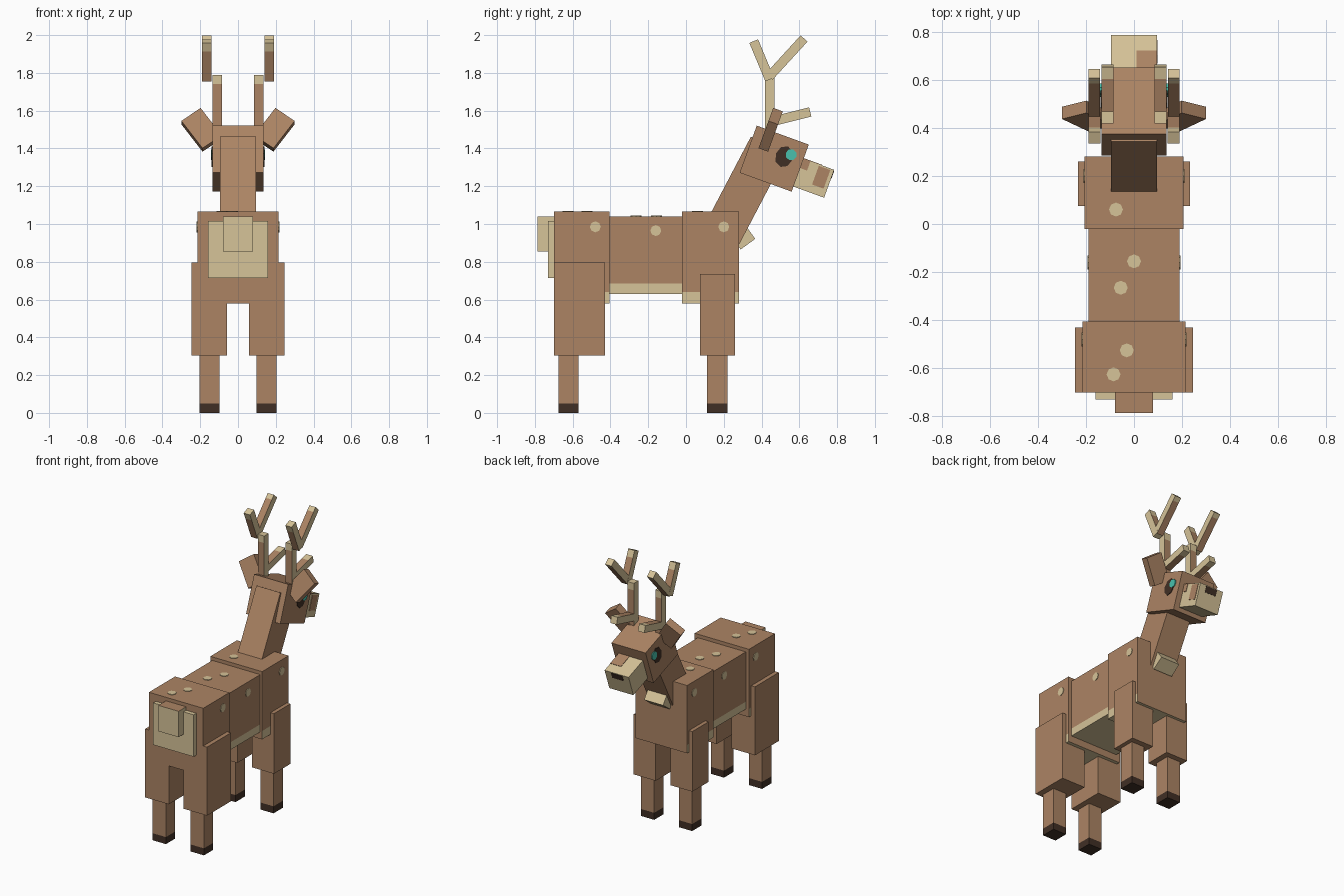
import bpy, bmesh, math
from mathutils import Matrix, Vector

if "Cube" in bpy.data.objects:
    bpy.data.objects.remove(bpy.data.objects["Cube"])


def material(name, rgb):
    lin = [((c / 255 + 0.055) / 1.055) ** 2.4 for c in rgb]
    m = bpy.data.materials.new(name)
    m.diffuse_color = (*lin, 1)
    m.use_nodes = True
    m.node_tree.nodes["Principled BSDF"].inputs["Base Color"].default_value = m.diffuse_color
    return m


BROWN = material("brown fur", (172, 132, 100))
CREAM = material("cream fur", (214, 195, 152))
DARK = material("dark hoof", (64, 47, 37))
TEAL = material("teal eye", (72, 192, 172))
ID = Matrix.Identity(4)


def finish(name, bm, mats):
    mesh = bpy.data.meshes.new(name)
    bm.to_mesh(mesh)
    bm.free()
    for m in mats:
        mesh.materials.append(m)
    ob = bpy.data.objects.new(name, mesh)
    bpy.context.collection.objects.link(ob)


def box(name, lo, hi, mats, frame=ID, cut=None, rule=None):
    """Box lo..hi in a frame; optional cut height; rule(normal, centre) -> material index."""
    lo, hi = Vector(lo), Vector(hi)
    lo, hi = Vector(map(min, lo, hi)), Vector(map(max, lo, hi))
    bm = bmesh.new()
    bmesh.ops.create_cube(bm, size=1, matrix=Matrix.Translation((lo + hi) / 2) @ Matrix.Diagonal((*(hi - lo), 1)))
    if cut is not None:
        bmesh.ops.bisect_plane(bm, geom=bm.verts[:] + bm.edges[:] + bm.faces[:],
                               plane_co=(0, 0, cut), plane_no=(0, 0, 1))
    bm.normal_update()
    if rule:
        for f in bm.faces:
            f.material_index = int(rule(f.normal, f.calc_center_median()))
    bm.transform(frame)
    finish(name, bm, mats)


def disc(name, centre, r, mat, frame=ID, side=False):
    """Thin octagonal plate facing up, or sideways; r = (height or x radius, y radius)."""
    turn = Matrix.Rotation(math.pi / 2, 4, 'Y') if side else ID
    bm = bmesh.new()
    bmesh.ops.create_cone(bm, cap_ends=True, segments=8, radius1=1, radius2=1, depth=0.008,
                          matrix=frame @ Matrix.Translation(centre) @ turn @ Matrix.Diagonal((*r, 1, 1)))
    finish(name, bm, [mat])


def tilted(y, z, degrees, x=0):
    return Matrix.Translation((x, y, z)) @ Matrix.Rotation(math.radians(degrees), 4, 'X')


# Body blocks with a cream belly
for name, w, y0, y1, z0, z1, belly in (
        ("hindquarters", 0.215, -0.70, -0.405, 0.58, 1.065, 0.64),
        ("middle_body", 0.19, -0.405, -0.02, 0.63, 1.04, 0.684),
        ("chest", 0.205, -0.02, 0.28, 0.58, 1.065, 0.64)):
    box(name, (-w, y0, z0), (w, y1, z1), [BROWN, CREAM], cut=belly,
        rule=lambda n, c: c.z < belly and abs(n.y) < 0.5)

# Rump patch and tail
box("rump_patch", (-0.16, -0.73, 0.715), (0.16, -0.70, 1.015), [CREAM])
box("tail", (-0.08, -0.786, 0.855), (0.08, -0.70, 1.04), [CREAM, BROWN], rule=lambda n, c: n.z > 0.5)

# Back spots
for x, y, z in ((-0.075, 0.06, 1.065), (0, -0.155, 1.04), (-0.055, -0.265, 1.04),
                (-0.03, -0.525, 1.065), (-0.085, -0.625, 1.065)):
    disc("back_spot", (x, y, z), (0.029, 0.029), CREAM)

# Neck and throat tuft
box("neck", (-0.095, -0.105, -0.285), (0.095, 0.105, 0.285), [BROWN], tilted(0.304, 1.161, -27.7))
box("throat_tuft", (-0.075, -0.045, -0.036), (0.075, 0.05, 0.036), [CREAM], tilted(0.305, 0.921, 36))

# Head and snout, in the tilted head frame
HEAD = tilted(0.467, 1.346, -20)
box("head", (-0.135, -0.1465, -0.1325), (0.135, 0.1465, 0.1325), [BROWN], HEAD)
box("snout", (-0.095, 0.12, -0.104), (0.095, 0.319, 0.053), [CREAM], HEAD)
box("nose", (-0.045, 0.315, 0.005), (0.045, 0.321, 0.048), [DARK], HEAD)
box("snout_top_patch", (0.01, 0.147, 0.05), (0.095, 0.25, 0.056), [BROWN], HEAD)
box("snout_side_patch", (0.092, 0.235, -0.06), (0.098, 0.30, 0.045), [BROWN], HEAD)
box("snout_rear_patch", (0.092, 0.147, 0.0), (0.098, 0.185, 0.053), [BROWN], HEAD)


def rod(name, width, length, frame, tip=0.05):
    """Antler piece: cream sides, ends and tip, brown front and back."""
    h = width / 2
    box(name, (-h, -h, 0), (h, h, length), [CREAM, BROWN], frame, cut=length - tip,
        rule=lambda n, c: abs(n.y) > 0.5 and c.z < length - tip)


for s, label in ((1, "right"), (-1, "left")):
    # Legs and hooves
    for pos, outer, y0, y1, top, l0, l1 in (("rear", 0.245, -0.70, -0.43, 0.795, -0.675, -0.57),
                                            ("front", 0.232, 0.075, 0.26, 0.735, 0.112, 0.22)):
        box(f"{label}_{pos}_thigh", (s * 0.058, y0, 0.305), (s * outer, y1, top), [BROWN])
        box(f"{label}_{pos}_leg", (s * 0.098, l0, 0), (s * 0.203, l1, 0.31), [BROWN, DARK],
            cut=0.05, rule=lambda n, c: c.z < 0.05)

    # Flank spots
    for x, y, z in ((0.215, -0.48, 0.985), (0.19, -0.16, 0.965), (0.205, 0.20, 0.985)):
        disc(f"{label}_flank_spot", (s * x, y, z), (0.029, 0.029), CREAM, side=True)

    # Eye
    disc(f"{label}_eye_patch", (s * 0.135, 0.046, 0.028), (0.058, 0.047), DARK, HEAD, True)
    disc(f"{label}_eye", (s * 0.138, 0.077, 0.05), (0.03, 0.03), TEAL, HEAD, True)

    # Ear
    ear = HEAD @ Matrix.Translation((s * 0.193, -0.07, 0.137)) @ Matrix.Rotation(math.radians(36 * s), 4, 'Y')
    box(f"{label}_ear", (-0.0625, -0.027, -0.095), (0.0625, 0.027, 0.095), [BROWN], ear)

    # Antler: stem, low tine and upper fork
    rod(f"{label}_antler_stem", 0.05, 0.37, tilted(0.443, 1.42, 0, s * 0.11))
    rod(f"{label}_antler_tine", 0.05, 0.212, tilted(0.452, 1.542, -76, s * 0.11))
    rod(f"{label}_antler_back_prong", 0.05, 0.22, tilted(0.443, 1.765, 22.6, s * 0.165))
    rod(f"{label}_antler_front_prong", 0.049, 0.274, tilted(0.44, 1.78, -42.5, s * 0.165), 0.035)
